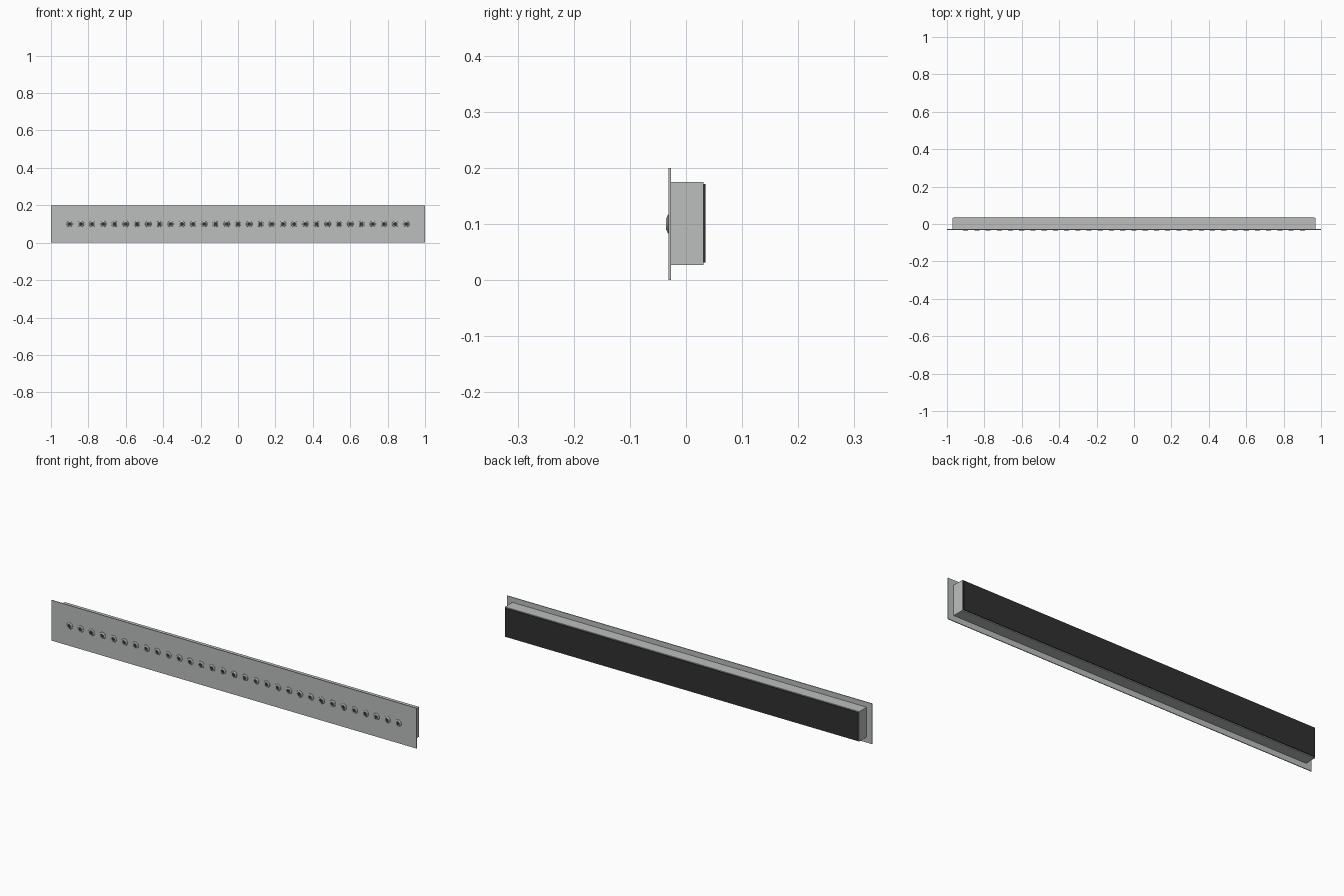
import bpy, bmesh, math
from mathutils import Matrix

if "Cube" in bpy.data.objects:
    bpy.data.objects.remove(bpy.data.objects["Cube"])


def material(name, value):
    m = bpy.data.materials.new(name)
    m.diffuse_color = (*value, 1)
    m.use_nodes = True
    m.node_tree.nodes["Principled BSDF"].inputs["Base Color"].default_value = m.diffuse_color
    return m


METAL = material("satin_metal", (0.50, 0.52, 0.51))
DARK = material("dark_rubber", (0.03, 0.03, 0.03))


def finish(name, bm, mats):
    mesh = bpy.data.meshes.new(name)
    bm.to_mesh(mesh)
    bm.free()
    for m in mats:
        mesh.materials.append(m)
    ob = bpy.data.objects.new(name, mesh)
    bpy.context.collection.objects.link(ob)
    return ob


def box(name, half_x, y0, y1, z0, z1, mat):
    bm = bmesh.new()
    bmesh.ops.create_cube(bm, size=1)
    for v in bm.verts:
        v.co = (v.co.x * 2 * half_x,
                y0 + (v.co.y + 0.5) * (y1 - y0),
                z0 + (v.co.z + 0.5) * (z1 - z0))
    return finish(name, bm, [mat])


# Face plate, housing behind it, and dark backing panel
box("face_plate", 1.0, -0.031, -0.027, 0.0, 0.2, METAL)
box("housing", 0.97, -0.027, 0.031, 0.027, 0.175, METAL)
box("back_panel", 0.966, 0.031, 0.035, 0.031, 0.171, DARK)

# Nozzle: stepped collar with a dark centre, lathed around the y axis
PROFILE = [(0.017, -0.031), (0.016, -0.0325), (0.012, -0.034),
           (0.010, -0.036), (0.008, -0.036), (0.0, -0.0355)]
SIDES = 16
bm = bmesh.new()
rings = []
for r, y in PROFILE[:-1]:
    rings.append([bm.verts.new((r * math.cos(2 * math.pi * i / SIDES), y,
                                r * math.sin(2 * math.pi * i / SIDES)))
                  for i in range(SIDES)])
for a, b in zip(rings, rings[1:]):
    for i in range(SIDES):
        j = (i + 1) % SIDES
        bm.faces.new((a[i], a[j], b[j], b[i]))
bm.faces.new(rings[-1]).material_index = 1
bmesh.ops.recalc_face_normals(bm, faces=bm.faces)
if sum(f.normal.y for f in bm.faces) > 0:
    bmesh.ops.reverse_faces(bm, faces=bm.faces)
nozzle = finish("nozzle", bm, [METAL, DARK])

# Row of 31 nozzles along the plate
for i in range(31):
    ob = nozzle if i == 0 else nozzle.copy()
    if i:
        ob.name = f"nozzle_{i + 1}"
        bpy.context.collection.objects.link(ob)
    ob.location = (-0.9 + 0.06 * i, 0, 0.1)
